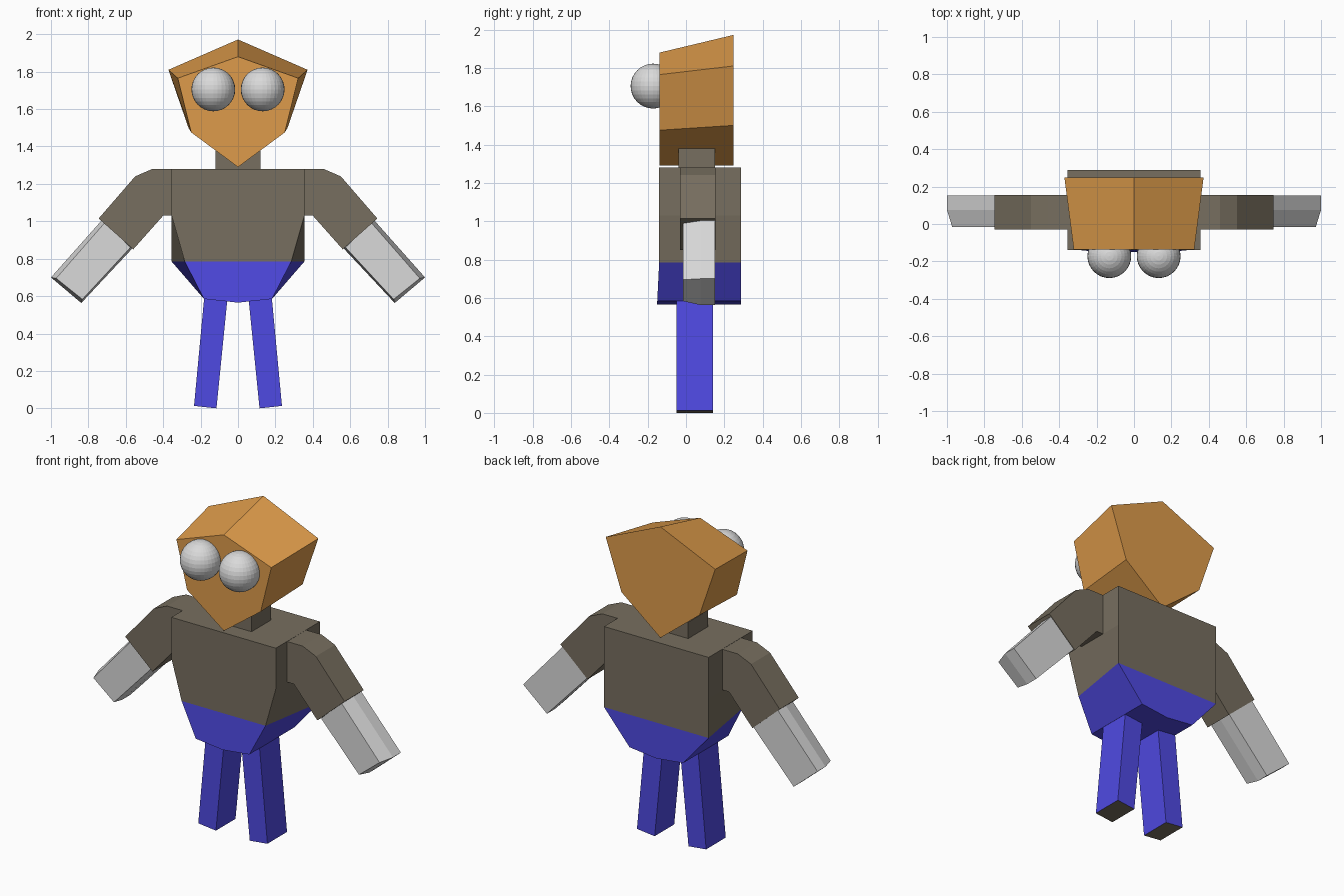
import bpy, bmesh
from mathutils import Vector

if "Cube" in bpy.data.objects:
    bpy.data.objects.remove(bpy.data.objects["Cube"])


def material(name, rgb):
    m = bpy.data.materials.new(name)
    m.diffuse_color = (*rgb, 1)
    m.use_nodes = True
    m.node_tree.nodes["Principled BSDF"].inputs["Base Color"].default_value = m.diffuse_color
    return m


ORANGE = material("orange skin", (0.73, 0.33, 0.07))
BROWN = material("brown grey cloth", (0.185, 0.158, 0.115))
BLUE = material("blue cloth", (0.078, 0.067, 0.76))
GREY = material("light grey", (0.70, 0.70, 0.70))


def finish(bm, name, mats, mirror=False, rule=None):
    """Turn a bmesh into a flat shaded object; rule picks each face's material."""
    bmesh.ops.recalc_face_normals(bm, faces=bm.faces[:])
    bm.normal_update()
    for f in bm.faces:
        f.smooth = False
        f.material_index = rule(f) if rule else 0
    me = bpy.data.meshes.new(name)
    bm.to_mesh(me)
    bm.free()
    for m in mats:
        me.materials.append(m)
    ob = bpy.data.objects.new(name, me)
    bpy.context.collection.objects.link(ob)
    if mirror:
        mod = ob.modifiers.new("mirror", 'MIRROR')
        mod.use_mirror_merge = False
    return ob


def loft(name, rings, mats, mirror=False, rule=None):
    """Join equal-length rings of points with faces and cap both ends."""
    bm = bmesh.new()
    loops = [[bm.verts.new(Vector(p)) for p in ring] for ring in rings]
    n = len(loops[0])
    for a, b in zip(loops, loops[1:]):
        for i in range(n):
            j = (i + 1) % n
            bm.faces.new((a[i], a[j], b[j], b[i]))
    bm.faces.new(loops[0])
    bm.faces.new(loops[-1])
    return finish(bm, name, mats, mirror, rule)


def layer(profile, y):
    return [(x, y, z) for x, z in profile]


def box_ring(x0, x1, y0, y1, z0, z1):
    """Rectangle whose inner side is at z0 and outer side at z1."""
    return [(x0, y0, z0), (x1, y0, z1), (x1, y1, z1), (x0, y1, z0)]


# head: a six sided gem, larger at the back
def head_ring(y, top, side, side_z, jaw, jaw_z):
    return layer([(0, top), (side, side_z), (jaw, jaw_z), (0, 1.29),
                  (-jaw, jaw_z), (-side, side_z)], y)


loft("head", [head_ring(-0.137, 1.88, 0.322, 1.765, 0.25, 1.475),
              head_ring(0.248, 1.972, 0.372, 1.81, 0.265, 1.50)], [ORANGE])

# eyes
bm = bmesh.new()
bmesh.ops.create_uvsphere(bm, u_segments=32, v_segments=16, radius=0.117)
bmesh.ops.translate(bm, verts=bm.verts[:], vec=(0.132, -0.172, 1.705))
finish(bm, "eyes", [GREY], mirror=True)

# neck
loft("neck", [box_ring(-0.12, 0.12, -0.04, 0.15, z, z) for z in (1.25, 1.38)], [BROWN])


# torso and hips: the front tapers earlier than the back
def torso_ring(z, front, back, y0, y1, dip=0.0):
    return [(-front, y0, z), (0, y0, z - dip), (front, y0, z),
            (back, y1, z), (0, y1, z - dip), (-back, y1, z)]


loft("torso", [torso_ring(1.28, 0.355, 0.355, -0.14, 0.288),
               torso_ring(1.03, 0.355, 0.355, -0.14, 0.288),
               torso_ring(0.785, 0.285, 0.355, -0.14, 0.288),
               torso_ring(0.585, 0.182, 0.182, -0.15, 0.288, 0.02)],
     [BROWN, BLUE], rule=lambda f: int(f.calc_center_median().z < 0.75))

# sleeves
sleeve = [(0.34, 1.279), (0.46, 1.279), (0.55, 1.24), (0.745, 1.015),
          (0.56, 0.85), (0.40, 1.03), (0.34, 1.03)]
loft("sleeves", [layer(sleeve, -0.03), layer(sleeve, 0.155)], [BROWN], mirror=True)

# forearms: the front edge is chamfered
arm = [(0.72, 1.015), (1.0, 0.70), (0.838, 0.563), (0.56, 0.86)]
arm_front = [(0.71, 0.995), (0.972, 0.695), (0.832, 0.583), (0.575, 0.86)]
loft("forearms", [layer(arm_front, -0.015), layer(arm, 0.075), layer(arm, 0.152)],
     [GREY], mirror=True)

# legs with darker soles
loft("legs", [box_ring(0.055, 0.18, -0.05, 0.14, 0.60, 0.60),
              box_ring(0.115, 0.235, -0.05, 0.14, 0.0, 0.013)],
     [BLUE, BROWN], mirror=True, rule=lambda f: int(f.normal.z < -0.8))
